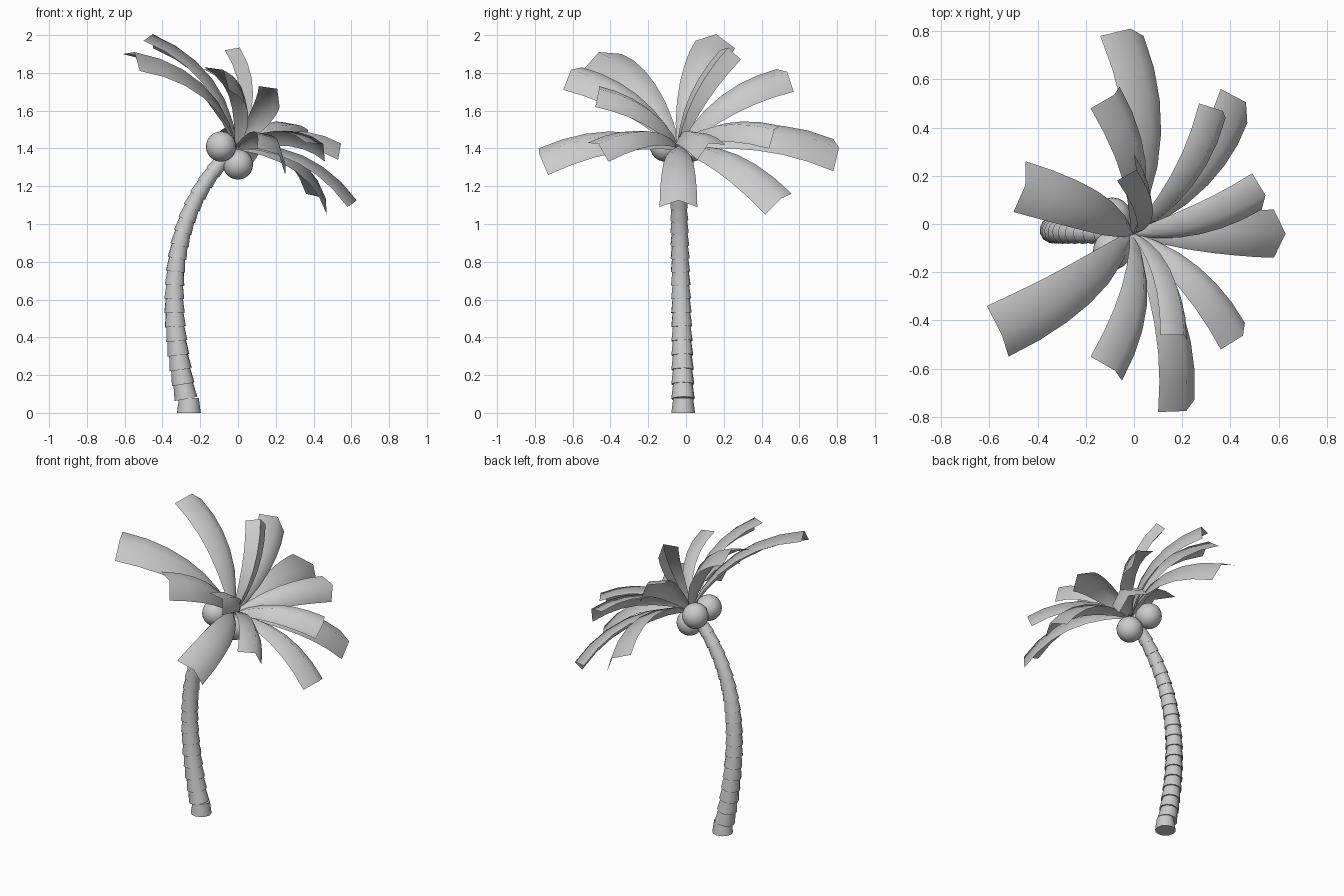
import bpy, bmesh, math
from mathutils import Vector, Matrix
from mathutils.geometry import interpolate_bezier

if "Cube" in bpy.data.objects:
    bpy.data.objects.remove(bpy.data.objects["Cube"])

CROWN = Vector((-0.01, -0.04, 1.40))
AXIS = Vector((1, 0, 1)).normalized()   # the crown leans towards +x


def make_object(name, bm, smooth=None):
    mesh = bpy.data.meshes.new(name)
    bm.to_mesh(mesh)
    bm.free()
    ob = bpy.data.objects.new(name, mesh)
    bpy.context.collection.objects.link(ob)
    if smooth is not None:
        bpy.ops.object.select_all(action='DESELECT')
        ob.select_set(True)
        bpy.context.view_layer.objects.active = ob
        bpy.ops.object.shade_smooth_by_angle(angle=math.radians(smooth))
    return ob


# Trunk: stacked tapered collars along a bent centre line
N = 20
path = interpolate_bezier(Vector((-0.26, -0.015, 0)), Vector((-0.37, -0.02, 0.52)),
                          Vector((-0.415, -0.04, 1.02)), Vector((-0.03, -0.04, 1.39)), N + 1)
bm = bmesh.new()
for i in range(N):
    a, b = path[i], path[i + 1]
    d = b - a
    if i == 0:
        d = Vector((0, 0, d.length))
    r = 0.063 - 0.021 * i / (N - 1)
    m = Matrix.Translation(a + d / 2) @ d.to_track_quat('Z', 'Y').to_matrix().to_4x4()
    bmesh.ops.create_cone(bm, cap_ends=True, segments=12, radius1=r, radius2=r * 0.83,
                          depth=d.length * 1.08 if i else d.length, matrix=m)
low = min(v.co.z for v in bm.verts)
bmesh.ops.translate(bm, verts=bm.verts, vec=(0, 0, -low))
make_object("trunk", bm, 40)

# Coconuts
for i, c in enumerate([(-0.09, -0.11, 1.41), (0.0, -0.04, 1.315), (-0.09, 0.03, 1.41)]):
    bm = bmesh.new()
    bmesh.ops.create_uvsphere(bm, u_segments=20, v_segments=12, radius=0.08,
                              matrix=Matrix.Translation(c))
    make_object(f"coconut_{i + 1}", bm, 60)

# Fronds: arched, ridged strips defined by the two corners of each tip
WIDTH = [0.12, 0.42, 0.65, 0.80, 0.90, 0.97, 1.0]


def frond(name, left, right):
    left, right = Vector(left), Vector(right)
    tip = (left + right) / 2
    half = (right - left) / 2
    chord = tip - CROWN
    n = half.cross(chord).normalized()
    if n.dot(AXIS) < 0:
        n.negate()
    ctrl = (CROWN + tip) / 2 + n * chord.length * 0.25
    bm = bmesh.new()
    rows = []
    for k, w in enumerate(WIDTH):
        t = k / (len(WIDTH) - 1)
        p = CROWN * (1 - t) ** 2 + ctrl * 2 * t * (1 - t) + tip * t * t
        tan = (ctrl - CROWN) * (1 - t) + (tip - ctrl) * t
        up = half.cross(tan).normalized()
        if up.dot(n) < 0:
            up.negate()
        rows.append([bm.verts.new(q) for q in
                     (p - half * w, p + up * 0.06 * w, p + half * w)])
    for a, b in zip(rows, rows[1:]):
        for j in range(2):
            bm.faces.new((a[j], a[j + 1], b[j + 1], b[j]))
    bmesh.ops.recalc_face_normals(bm, faces=bm.faces)
    bm.normal_update()
    if sum((f.normal.dot(n) for f in bm.faces)) < 0:
        bmesh.ops.reverse_faces(bm, faces=bm.faces)
    make_object(name, bm, 80)


tips = [
    ((-0.14, 0.78, 1.45), (0.04, 0.78, 1.28)),
    ((-0.18, 0.48, 1.82), (-0.06, 0.57, 1.70)),
    ((-0.07, 0.18, 1.92), (0.00, 0.29, 1.87)),
    ((0.27, 0.50, 1.52), (0.38, 0.44, 1.40)),
    ((0.36, 0.56, 1.16), (0.47, 0.42, 1.05)),
    ((0.49, 0.21, 1.42), (0.53, 0.06, 1.34)),
    ((0.58, 0.06, 1.09), (0.58, -0.14, 1.09)),
    ((0.36, -0.52, 1.43), (0.46, -0.41, 1.33)),
    ((0.11, -0.46, 1.73), (0.22, -0.48, 1.62)),
    ((0.10, -0.78, 1.40), (0.25, -0.73, 1.26)),
    ((-0.18, -0.55, 1.83), (-0.05, -0.65, 1.71)),
    ((-0.61, -0.34, 1.90), (-0.52, -0.55, 1.81)),
    ((-0.50, 0.05, 1.97), (-0.45, 0.26, 1.93)),
]
for i, (l, r) in enumerate(tips):
    frond(f"frond_{i + 1}", l, r)
